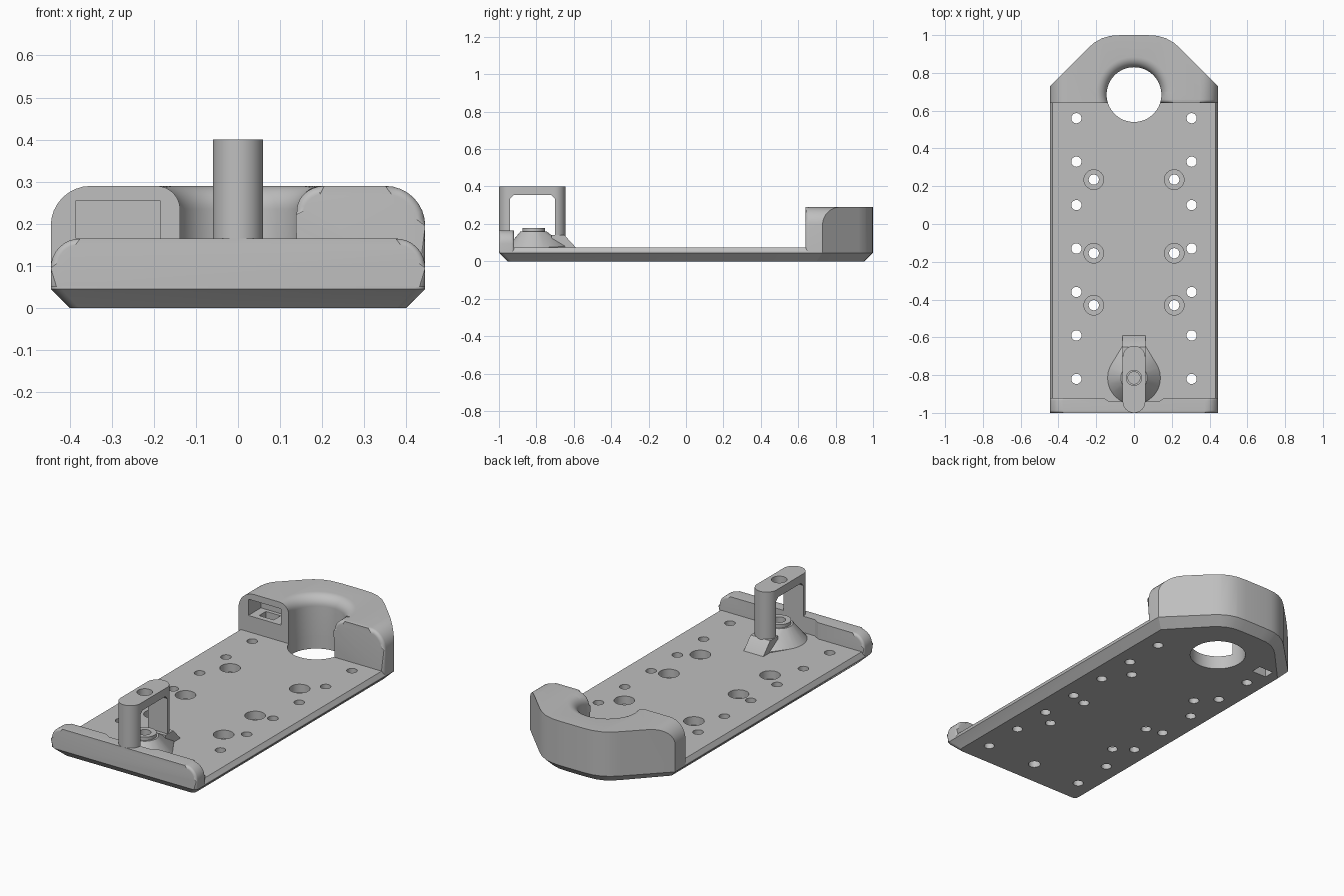
import bpy, bmesh, math
from mathutils import Vector

cube = bpy.data.objects.get("Cube")
if cube:
    bpy.data.objects.remove(cube, do_unlink=True)

grey = bpy.data.materials.new("plain_grey")
grey.use_nodes = True
tone = (0.52, 0.52, 0.52, 1)
grey.diffuse_color = tone
grey.node_tree.nodes["Principled BSDF"].inputs["Base Color"].default_value = tone


def make(name, bm):
    bmesh.ops.recalc_face_normals(bm, faces=bm.faces)
    me = bpy.data.meshes.new(name)
    bm.to_mesh(me)
    bm.free()
    me.materials.append(grey)
    ob = bpy.data.objects.new(name, me)
    bpy.context.collection.objects.link(ob)
    return ob


def loft(name, rings, bevel=None, size=0.03):
    """Skin equal rings with end caps; bevel edges for which the rule is true."""
    bm = bmesh.new()
    loops = [[bm.verts.new(p) for p in ring] for ring in rings]
    n = len(loops[0])
    for a, b in zip(loops, loops[1:]):
        for i in range(n):
            bm.faces.new((a[i], a[(i + 1) % n], b[(i + 1) % n], b[i]))
    bm.faces.new(loops[0])
    bm.faces.new(loops[-1])
    if bevel:
        picked = [e for e in bm.edges if bevel(e.verts[0].co, e.verts[1].co)]
        bmesh.ops.bevel(bm, geom=picked, offset=size, segments=6, profile=0.5,
                        affect='EDGES', clamp_overlap=True)
    return make(name, bm)


def prism(name, pts, lo, hi, axis='Z', **kw):
    place = {'Z': lambda p, h: (p[0], p[1], h),
             'Y': lambda p, h: (p[0], h, p[1]),
             'X': lambda p, h: (h, p[0], p[1])}[axis]
    return loft(name, [[place(p, h) for p in pts] for h in (lo, hi)], **kw)


def box(name, x0, x1, y0, y1, z0, z1):
    return prism(name, [(x0, y0), (x1, y0), (x1, y1), (x0, y1)], z0, z1)


def lathe(name, x, y, profile, n=32):
    return loft(name, [[(x + r * math.cos(2 * math.pi * i / n),
                         y + r * math.sin(2 * math.pi * i / n), z)
                        for i in range(n)] for r, z in profile])


def combine(ob, tools, op='DIFFERENCE'):
    for t in tools:
        m = ob.modifiers.new("cut", 'BOOLEAN')
        m.object, m.operation, m.solver = t, op, 'EXACT'
    dg = bpy.context.evaluated_depsgraph_get()
    me = bpy.data.meshes.new_from_object(ob.evaluated_get(dg))
    ob.modifiers.clear()
    ob.data = me
    for t in tools:
        bpy.data.objects.remove(t, do_unlink=True)


def arc(cx, cy, r, a0, a1, n=8):
    steps = [math.radians(a0 + (a1 - a0) * i / n) for i in range(n + 1)]
    return [(cx + r * math.cos(a), cy + r * math.sin(a)) for a in steps]


W = 0.445
HOLE_Y, HOLE_R = 0.685, 0.145
POST_Y = -0.815

# Plan outline with a tapered, rounded back
half = arc(W - 0.025, -0.975, 0.025, -90, 0, 4) + [
    (W, 0.73), (0.245, 0.93), (0.21, 0.96), (0.17, 0.983), (0.125, 0.996), (0.07, 1)]
outline = half + [(-x, y) for x, y in reversed(half)]


def ring(inset, z):
    return [(x * (1 - inset / W), y * (1 - inset), z) for x, y in outline]


# Base plate with through holes and counterbored holes
plate = loft("base_plate", [ring(0.045, 0), ring(0, 0.045), ring(0, 0.052), ring(0.014, 0.075)])
cutters = [lathe("large_hole", 0, HOLE_Y, [(HOLE_R, -0.1), (HOLE_R, 0.2)], 64),
           lathe("post_hole", 0, POST_Y, [(0.032, -0.1), (0.032, 0.06)])]
for side in (-1, 1):
    for i in range(7):
        cutters.append(lathe("small_hole", side * 0.305, 0.56 - 0.23 * i, [(0.027, -0.1), (0.027, 0.2)]))
    for y in (0.235, -0.155, -0.43):
        cutters.append(lathe("counterbore", side * 0.213, y,
                             [(0.027, -0.1), (0.027, 0.03), (0.052, 0.0301), (0.052, 0.2)]))
cutters.append(box("slot", -0.34, -0.25, 0.67, 0.73, -0.1, 0.2))
combine(plate, cutters)

# Back block: square-faced half, soft-faced half and a bridge, trimmed to the outline
TOP, FRONT, R = 0.29, 0.64, 0.095
block = prism("back_block", [(-0.1, 0.05), (-0.1, TOP)] + arc(-W + R, TOP - R, R, 90, 180) + [(-W, 0.05)],
              FRONT, 1.1, 'Y')
soft = prism("soft_half", [(0.135, 0.05), (W, 0.05)] + arc(W - R, TOP - R, R, 0, 90)
             + arc(0.135 + 0.07, TOP - 0.07, 0.07, 90, 180), FRONT, 1.1, 'Y', size=0.04,
             bevel=lambda a, b: max(a.y, b.y) < FRONT + 0.001 and max(a.z, b.z) > 0.06)
bridge = box("bridge", -0.2, 0.25, 0.70, 1.1, 0.05, TOP)
combine(block, [soft, bridge], 'UNION')
combine(block, [prism("trim", outline, 0, 0.5)], 'INTERSECT')
F = 0.055
flare = [(HOLE_R + F - F * math.cos(t), TOP - F + F * math.sin(t))
         for t in [math.radians(90 * i / 8) for i in range(9)]]
combine(block, [lathe("flared_hole", 0, HOLE_Y, [(HOLE_R, 0)] + flare + [(HOLE_R + F, 0.4)], 64),
                box("pocket", -0.385, -0.185, 0.5, 0.75, 0.165, 0.255),
                box("slot", -0.34, -0.25, 0.67, 0.73, 0, 0.2)])

# Front lip with rounded ends and a relief behind the post
lip = prism("front_lip", [(-W, 0.05), (W, 0.05)] + arc(W - 0.07, 0.095, 0.07, 0, 90)
            + arc(-W + 0.07, 0.095, 0.07, 90, 180), -1, -0.92, 'Y', size=0.028,
            bevel=lambda a, b: abs(a.y - b.y) < 0.001 and max(a.z, b.z) > 0.06)
combine(lip, [prism("relief", [(-0.18, -0.91), (-0.13, -0.94), (0.13, -0.94), (0.18, -0.91)], 0.075, 0.3)])

# Arch with round ends, chamfered opening and a hole in its top bar
arch = prism("arch", arc(0, -0.94, 0.06, 180, 360, 16) + arc(0, -0.705, 0.06, 0, 180, 16), 0.06, 0.40)
combine(arch, [prism("opening", [(-0.94, 0), (-0.70, 0), (-0.70, 0.335), (-0.72, 0.355),
                                 (-0.92, 0.355), (-0.94, 0.335)], -0.2, 0.2, 'X'),
               lathe("bar_hole", 0, POST_Y, [(0.04, 0.3), (0.04, 0.5)])])

# Sloping foot at the rear leg
prism("arch_foot", [(-0.72, 0.06), (-0.585, 0.06), (-0.59, 0.075), (-0.65, 0.14), (-0.72, 0.14)],
      -0.06, 0.06, 'X')

# Cone base drawn out toward the foot
bm = bmesh.new()
for r, z in ((0.14, 0.06), (0.14, 0.075), (0.07, 0.16)):
    for x, y in arc(0, POST_Y, r, 0, 348.75, 31):
        bm.verts.new((x, y, z))
for x in (-0.06, 0.06):
    bm.verts.new((x, -0.645, 0.06))
    bm.verts.new((x, -0.645, 0.08))
bmesh.ops.convex_hull(bm, input=bm.verts)
cone = make("cone_base", bm)
combine(cone, [lathe("recess", 0, POST_Y, [(0.032, 0.13), (0.032, 0.3)]),
               box("front_trim", -0.3, 0.3, -1.2, -0.945, 0, 0.3)])

# Raised ring on the cone
collar = lathe("cone_collar", 0, POST_Y, [(0.06, 0.15), (0.06, 0.178)])
combine(collar, [lathe("recess", 0, POST_Y, [(0.032, 0.1), (0.032, 0.3)])])

# Smooth the curved faces, keep hard edges
for ob in bpy.context.collection.objects:
    if ob.type == 'MESH' and ob.data.materials and ob.data.materials[0] == grey:
        bpy.ops.object.select_all(action='DESELECT')
        ob.select_set(True)
        bpy.context.view_layer.objects.active = ob
        bpy.ops.object.shade_smooth_by_angle(angle=math.radians(30))
